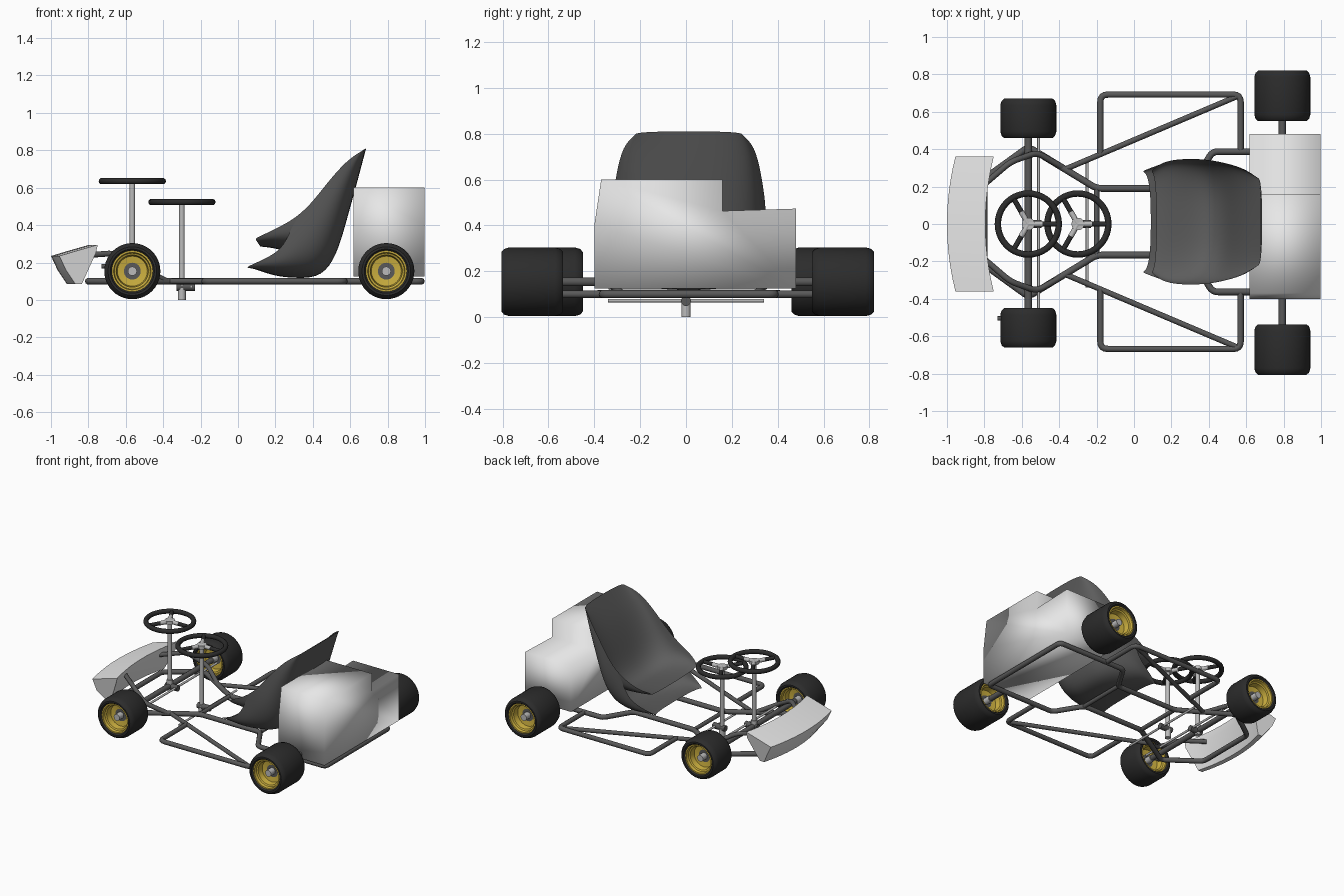
import bpy, bmesh
from math import sin, cos, pi, radians
from mathutils import Vector

cube = bpy.data.objects.get("Cube")
if cube:
    bpy.data.objects.remove(cube)


def material(name, *rgb):
    m = bpy.data.materials.new(name)
    m.use_nodes = True
    color = (*rgb, 1)
    m.diffuse_color = color
    m.node_tree.nodes["Principled BSDF"].inputs["Base Color"].default_value = color
    return m


rubber = material("black rubber", .025, .025, .025)
tube_grey = material("tube grey", .1, .1, .1)
seat_grey = material("seat grey", .11, .11, .11)
white = material("body white", .8, .8, .8)
steel = material("light steel", .5, .5, .5)
gold = material("rim yellow", .6, .43, .05)


def grid(name, rows, mat, wrap=False, cap=False, angle=35):
    """Skin rows of points; wrap joins each row's end to its start."""
    bm = bmesh.new()
    vs = [[bm.verts.new(p) for p in row] for row in rows]
    n = len(rows[0])
    for a, b in zip(vs, vs[1:]):
        for i in range(n if wrap else n - 1):
            j = (i + 1) % n
            bm.faces.new((a[i], a[j], b[j], b[i]))
    if cap:
        bm.faces.new(vs[0])
        bm.faces.new(vs[-1])
    bmesh.ops.recalc_face_normals(bm, faces=bm.faces)
    me = bpy.data.meshes.new(name)
    bm.to_mesh(me)
    bm.free()
    me.materials.append(mat)
    for p in me.polygons:
        p.use_smooth = True
    if angle:
        me.set_sharp_from_angle(angle=radians(angle))
    ob = bpy.data.objects.new(name, me)
    bpy.context.collection.objects.link(ob)
    return ob


def lathe(name, profile, center, mat, cap=False, steps=40):
    """Turn (radius, offset) points around the y axis."""
    cx, cy, cz = center
    rows = [[(cx + r * cos(2 * pi * k / steps), cy + d, cz + r * sin(2 * pi * k / steps))
             for k in range(steps)] for r, d in profile]
    return grid(name, rows, mat, True, cap)


def tube(name, points, radius, mat, bend=.04, cyclic=False):
    """Round tube along a path with softened corners."""
    pts = [Vector(p) for p in points]
    path = []
    for i, p in enumerate(pts):
        if not cyclic and i in (0, len(pts) - 1):
            path.append(p)
            continue
        a = p + (pts[i - 1] - p).normalized() * bend
        b = p + (pts[(i + 1) % len(pts)] - p).normalized() * bend
        for t in (0, .25, .5, .75, 1):
            path.append(a * (1 - t) ** 2 + p * 2 * t * (1 - t) + b * t * t)
    cu = bpy.data.curves.new(name, "CURVE")
    cu.dimensions = "3D"
    cu.bevel_depth = radius
    cu.bevel_resolution = 3
    cu.use_fill_caps = True
    sp = cu.splines.new("POLY")
    sp.points.add(len(path) - 1)
    for q, p in zip(sp.points, path):
        q.co = (*p, 1)
    sp.use_cyclic_u = cyclic
    cu.materials.append(mat)
    ob = bpy.data.objects.new(name, cu)
    bpy.context.collection.objects.link(ob)
    return ob


MID = .012          # the frame's own centre line in y
FLOOR = .1
FRONT, REAR, HUB = -.565, .793, .154


# Wheels: tyre, dished rim and hub
def wheel(name, x, y, w):
    c = (x, y, HUB)
    h = w / 2
    half = [(.108, h - .012), (.118, h), (.13, h), (.143, h - .012), (.15, h - .035)]
    lathe(name + "_tyre", half + [(r, -d) for r, d in reversed(half)], c, rubber)
    for s in (-1, 1):
        dish = [(.11, h - .01), (.1, h - .01), (.096, h - .03), (.086, h - .035),
                (.08, h - .075), (.045, h - .08)]
        lathe(name + "_rim", [(r, s * d) for r, d in dish], c, gold)
    lathe(name + "_hub", [(.05, .08 - h), (.05, h - .08)], c, tube_grey, True)
    lathe(name + "_cap", [(.024, .03 - h), (.024, h - .03)], c, steel, True)


for side, s in (("left", 1), ("right", -1)):
    wheel(side + "_front_wheel", FRONT, s * .56 + .005, .21)
    wheel(side + "_rear_wheel", REAR, s * .678 + .007, .27)

# Axles and steering linkage
tube("rear_axle", [(REAR, -.65, HUB), (REAR, .65, HUB)], .02, tube_grey)
tube("front_axle", [(FRONT, -.5, HUB), (FRONT, .5, HUB)], .02, tube_grey)
tube("tie_rod", [(-.51, -.48, HUB), (-.51, .48, HUB)], .008, steel)
tube("lower_rod", [(-.25, -.34, .072), (-.25, .34, .072)], .008, steel)
tube("wheel_peg", [(-.73, -.505, .18), (-.62, -.505, .18)], .012, tube_grey)

# Main frame loop
half = [(-.8, .23), (FRONT, .4), (-.2, .178), (.3, .178), (.42, .375), (.98, .375)]
loop = half + [(x, -y) for x, y in reversed(half)]
tube("main_frame", [(x, y + MID, FLOOR) for x, y in loop], .018, tube_grey, .03, True)
tube("seat_crossbar", [(.3, MID - .18, FLOOR), (.3, MID + .18, FLOOR)], .015, tube_grey)
tube("front_crossbar", [(-.2, MID - .18, FLOOR), (-.2, MID + .18, FLOOR)], .015, tube_grey)

# Side bars, braces and nose supports on both sides
for side, s in (("left", 1), ("right", -1)):
    def put(points):
        return [(x, s * y + MID, z) for x, y, z in points]
    tube(side + "_side_bar", put([(-.18, .36, FLOOR), (-.18, .68, FLOOR),
         (.57, .68, FLOOR), (.57, .37, FLOOR)]), .017, tube_grey)
    tube(side + "_brace", put([(-.37, .28, FLOOR), (.55, .67, FLOOR)]), .015, tube_grey)
    tube(side + "_nose_support", put([(-.8, .2, .24), (-.66, .32, .25),
         (-.52, .37, .17), (-.38, .29, FLOOR)]), .016, tube_grey)

# Steering wheels with columns
for name, x, top, foot in (("front", FRONT, .635, .12), ("rear", -.3, .523, 0)):
    bpy.ops.mesh.primitive_torus_add(major_radius=.163, minor_radius=.017, major_segments=40,
                                     minor_segments=10, location=(x, 0, top))
    ring = bpy.context.object
    ring.name = name + "_steering_rim"
    ring.data.materials.append(rubber)
    bpy.ops.object.shade_smooth()
    tube(name + "_column", [(x, 0, foot), (x, 0, top)], .015, steel)
    tube(name + "_collar", [(x, 0, foot), (x, 0, foot + .08)], .021, steel)
    tube(name + "_hub_plate", [(x, 0, top - .012), (x, 0, top + .012)], .035, steel)
    tube(name + "_joint", [(x - .03, 0, .15 if foot else .07),
                           (x + .07, 0, .15 if foot else .07)], .022, tube_grey)
    for k in range(3):
        d = Vector((cos(2 * pi * k / 3), sin(2 * pi * k / 3), 0))
        hub = Vector((x, 0, top))
        tube(name + "_spoke", [hub + d * .06, hub + d * .16], .014, rubber)
        tube(name + "_hub_arm", [hub, hub + d * .075], .015, steel)

# Stepped engine cover
outline = [(-.4, .125), (.48, .125), (.48, .473), (.16, .463), (.16, .6), (-.37, .6), (-.4, .4)]
grid("engine_cover", [[(x, y, z) for y, z in outline] for x in (.617, .997)],
     white, True, True, None)

# Swept nose panel
section = [(0, .235), (.1, .265), (.205, .295), (.195, .25), (.12, .085), (.085, .085), (.035, .16)]
rows = []
for k in range(13):
    t = k / 6 - 1
    rows.append([(-1 + dx + .045 * t * t, .36 * t * (.88 if z < .1 else 1), z)
                 for dx, z in section])
grid("nose_panel", rows, white, True, True, 50)


# Bucket seat: stations give centre x, z, rim x, z and half width
def bucket(name, stations, power):
    rows = []
    for cx, cz, rx, rz, w in stations:
        row = []
        for k in range(17):
            a = (k / 8 - 1) * pi / 2
            side = abs(sin(a)) ** power * (1 if a > 0 else -1)
            f = 1 - max(cos(a), 0) ** power
            row.append((cx + (rx - cx) * f, MID + w * side, cz + (rz - cz) * f))
        rows.append(row)
    ob = grid(name, rows, seat_grey, angle=None)
    sub = ob.modifiers.new("smooth", "SUBSURF")
    sub.levels = sub.render_levels = 2
    return ob


upper = [(.38, .5, .335), (.48, .63, .315), (.58, .745, .288), (.66, .795, .235)]
bucket("seat_outer_shell",
       [(.09, .165, .04, .175, .27), (.2, .125, .16, .225, .315), (.32, .115, .25, .285, .33),
        (.45, .12, .3, .43, .335)]
       + [(cx, cz, *u) for (cx, cz), u in zip([(.53, .24), (.58, .42), (.635, .62), (.685, .81)], upper)],
       .75)
bucket("seat_inner_shell",
       [(.12, .285, .09, .33, .27), (.18, .28, .15, .355, .32), (.28, .255, .24, .4, .335),
        (.4, .24, .3, .435, .335)]
       + [(cx, cz, *u) for (cx, cz), u in zip([(.48, .32), (.53, .47), (.59, .64), (.68, .81)], upper)],
       .8)
